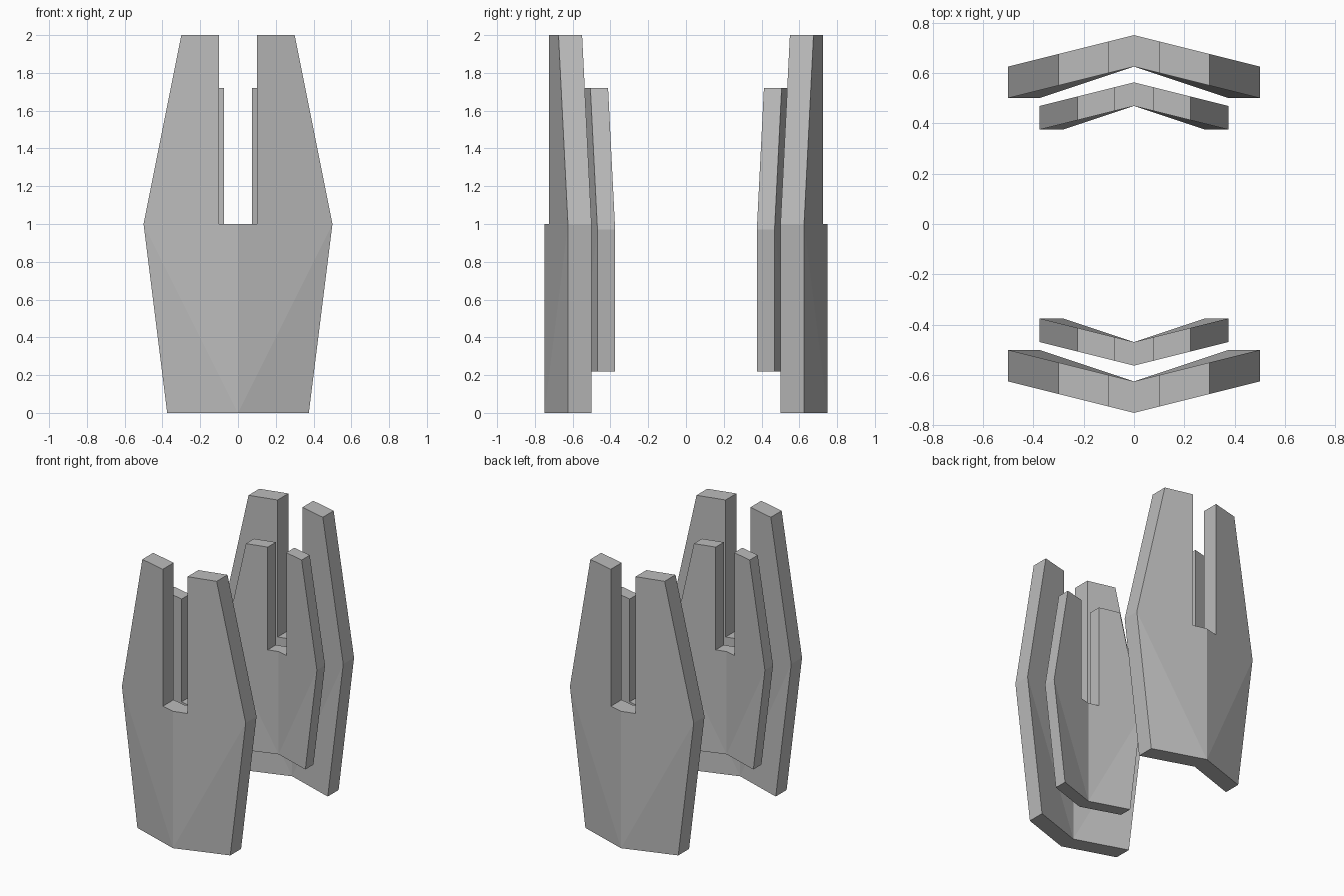
import bpy
import bmesh

cube = bpy.data.objects.get("Cube")
if cube:
    bpy.data.objects.remove(cube, do_unlink=True)

# Single grey finish
grey = bpy.data.materials.new("mid grey")
grey.use_nodes = True
colour = (0.5, 0.5, 0.5, 1)
grey.diffuse_color = colour
grey.node_tree.nodes["Principled BSDF"].inputs["Base Color"].default_value = colour

# Half outline of a forked plate: x and z, from bottom centre round to the slot floor
HALF = [(0, 0), (0.375, 0), (0.5, 1), (0.3, 2), (0.1, 2), (0.1, 1), (0, 1)]
THICKNESS = 0.125


def outer_y(i, x):
    """Swept-back outer face; the foot corner is as far back as the widest point."""
    return -0.75 + 0.25 * (0.5 if i == 1 else x)


def forked_plate(name, scale, lift, facing):
    bm = bmesh.new()
    for side in (-1, 1):
        outer, inner = [
            [bm.verts.new((side * x * scale,
                           facing * (outer_y(i, x) + depth) * scale,
                           z * scale + lift))
             for i, (x, z) in enumerate(HALF)]
            for depth in (0, THICKNESS)]
        # Folded foot facet and the main face, on both skins
        for skin in (outer, inner):
            bm.faces.new(skin[:3])
            bm.faces.new([skin[0]] + skin[2:])
        # Rim
        for i in range(len(HALF) - 1):
            bm.faces.new((outer[i], outer[i + 1], inner[i + 1], inner[i]))
    bmesh.ops.remove_doubles(bm, verts=bm.verts, dist=0.0001)
    bmesh.ops.recalc_face_normals(bm, faces=bm.faces)
    mesh = bpy.data.meshes.new(name)
    bm.to_mesh(mesh)
    bm.free()
    mesh.materials.append(grey)
    obj = bpy.data.objects.new(name, mesh)
    bpy.context.collection.objects.link(obj)


# Large outer plates and smaller raised inner plates, front and back
for label, facing in (("front", 1), ("back", -1)):
    forked_plate(label + "_outer_plate", 1, 0, facing)
    forked_plate(label + "_inner_plate", 0.75, 0.22, facing)
